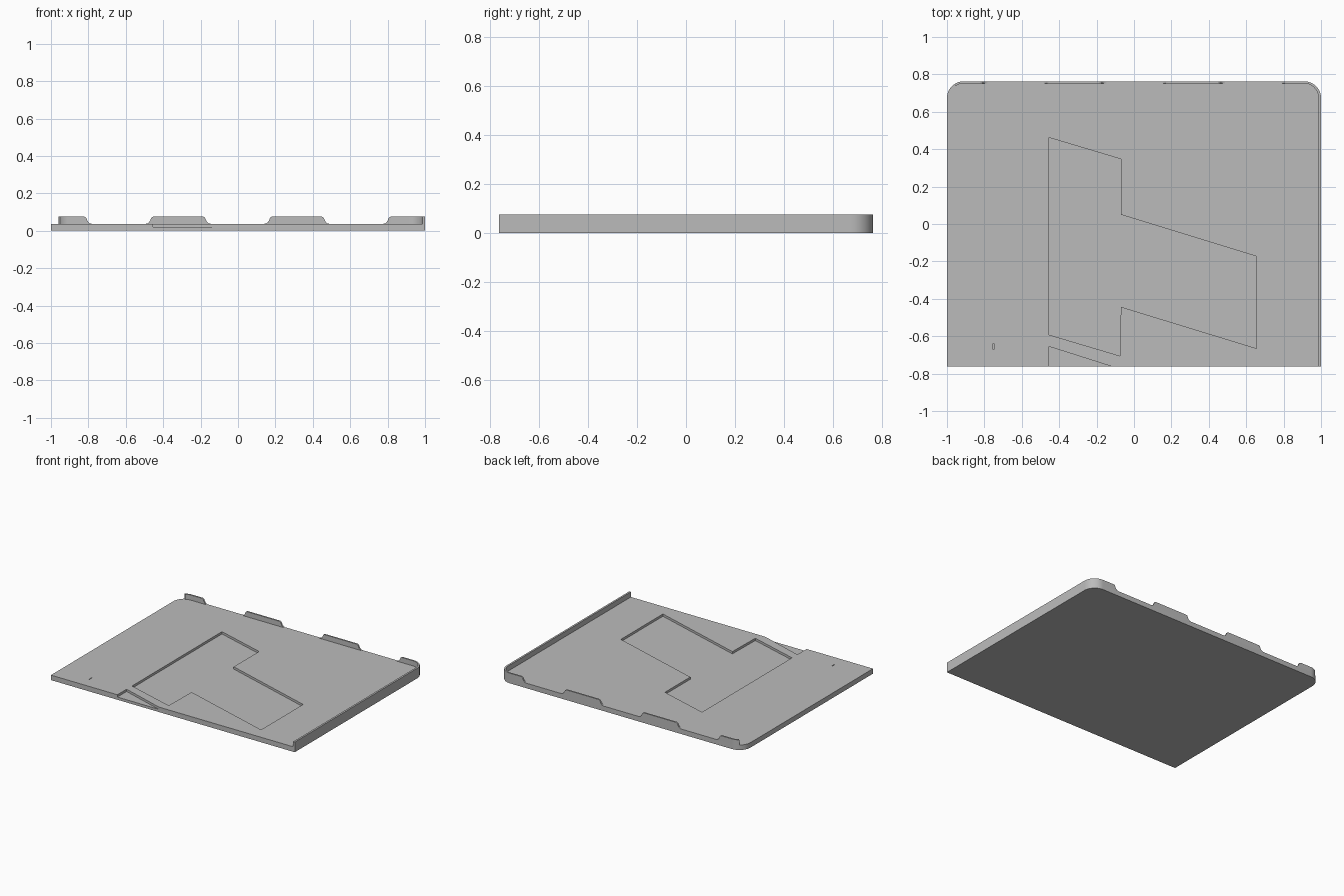
import bpy
import bmesh
from math import sin, cos, pi, radians

cube = bpy.data.objects.get("Cube")
if cube:
    bpy.data.objects.remove(cube, do_unlink=True)

HALF_Y, PLATE_TOP, RIM_TOP, FLOOR = 0.763, 0.037, 0.075, 0.02
RADIUS, SIDE_WALL, BACK_WALL = 0.09, 0.014, 0.011

grey = bpy.data.materials.new("neutral grey")
grey.use_nodes = True
grey.diffuse_color = (0.5, 0.5, 0.5, 1)
grey.node_tree.nodes["Principled BSDF"].inputs["Base Color"].default_value = (0.5, 0.5, 0.5, 1)


def make_object(name, bm):
    bmesh.ops.recalc_face_normals(bm, faces=bm.faces[:])
    mesh = bpy.data.meshes.new(name)
    bm.to_mesh(mesh)
    bm.free()
    mesh.materials.append(grey)
    obj = bpy.data.objects.new(name, mesh)
    bpy.context.collection.objects.link(obj)
    return obj


def prism(name, outline, low, high):
    bm = bmesh.new()
    face = bm.faces.new([bm.verts.new((x, y, low)) for x, y in outline])
    top = bmesh.ops.extrude_face_region(bm, geom=[face])["geom"]
    for v in top:
        if isinstance(v, bmesh.types.BMVert):
            v.co.z = high
    return make_object(name, bm)


def smooth(obj):
    bpy.ops.object.select_all(action="DESELECT")
    obj.select_set(True)
    bpy.context.view_layer.objects.active = obj
    bpy.ops.object.shade_smooth_by_angle(angle=radians(30))


def corner(side, start=0.0, steps=12):
    """Outer and inner points round a back corner, from the side to the back."""
    points = []
    for i in range(steps + 1):
        a = start + (pi / 2 - start) * i / steps
        cx, cy = side * (1 - RADIUS), HALF_Y - RADIUS
        outer = (cx + side * RADIUS * cos(a), cy + RADIUS * sin(a))
        inner = (cx + side * (RADIUS - SIDE_WALL) * cos(a), cy + (RADIUS - BACK_WALL) * sin(a))
        points.append((outer, inner))
    return points


def back(x):
    return ((x, HALF_Y), (x, HALF_Y - BACK_WALL))


def wall(name, stations):
    """Thin upright wall through (outer, inner, top height) stations."""
    bm = bmesh.new()
    rings = []
    for outer, inner, top in stations:
        rings.append([bm.verts.new((*p, z)) for p, z in
                      ((outer, PLATE_TOP), (outer, top), (inner, top), (inner, PLATE_TOP))])
    for a, b in zip(rings, rings[1:]):
        for i in range(4):
            j = (i + 1) % 4
            bm.faces.new((a[i], a[j], b[j], b[i]))
    bm.faces.new(rings[0])
    bm.faces.new(rings[-1])
    smooth(make_object(name, bm))


def flare(x, direction):
    """Sloped tab end with a concave foot, running from the top downwards."""
    shape = ((0, RIM_TOP), (0.008, 0.07), (0.014, 0.056), (0.02, 0.046),
             (0.027, 0.04), (0.037, PLATE_TOP + 0.0005))
    return [(*back(x + direction * d), z) for d, z in shape]


# Base plate with two rounded back corners
outline = [(-1, -HALF_Y), (1, -HALF_Y)]
outline += [o for o, i in corner(1)] + [o for o, i in reversed(corner(-1))]
plate = prism("base_plate", outline, 0, PLATE_TOP)

# Recesses in the top of the plate
recesses = {
    "main_recess": [(-0.455, 0.462), (-0.07, 0.347), (-0.07, 0.05), (0.655, -0.173),
                    (0.655, -0.665), (-0.07, -0.443), (-0.075, -0.705), (-0.455, -0.592)],
    "front_recess": [(-0.455, -0.655), (-0.075, -0.772), (-0.455, -0.8)],
    "small_slit": [(-0.753, -0.67), (-0.748, -0.67), (-0.748, -0.64), (-0.753, -0.64)],
}
# The front recess runs out through the front edge
recesses["front_recess"][1:] = [(-0.115, -0.763), (-0.115, -0.8), (-0.455, -0.8)]
for name, shape in recesses.items():
    cutter = prism(name + "_cutter", shape, FLOOR, 0.1)
    cutter.hide_render = True
    cut = plate.modifiers.new(name, "BOOLEAN")
    cut.operation, cut.solver, cut.object = "DIFFERENCE", "EXACT", cutter
    bpy.context.view_layer.objects.active = plate
    bpy.ops.object.modifier_apply(modifier=name)
    bpy.data.objects.remove(cutter, do_unlink=True)
smooth(plate)

# Right-hand wall, wrapping round the back corner
front_end = ((1, -HALF_Y), (1 - SIDE_WALL, -HALF_Y), RIM_TOP)
wall("side_wall", [front_end] + [(o, i, RIM_TOP) for o, i in corner(1)] + flare(0.815, -1))

# Curved tab on the other back corner
wall("corner_tab", [(o, i, RIM_TOP) for o, i in corner(-1, radians(56))] + flare(-0.82, 1))

# Two straight tabs along the back
for name, centre in (("back_tab_right", -0.32), ("back_tab_left", 0.315)):
    wall(name, flare(centre - 0.135, -1)[::-1] + flare(centre + 0.135, 1))
